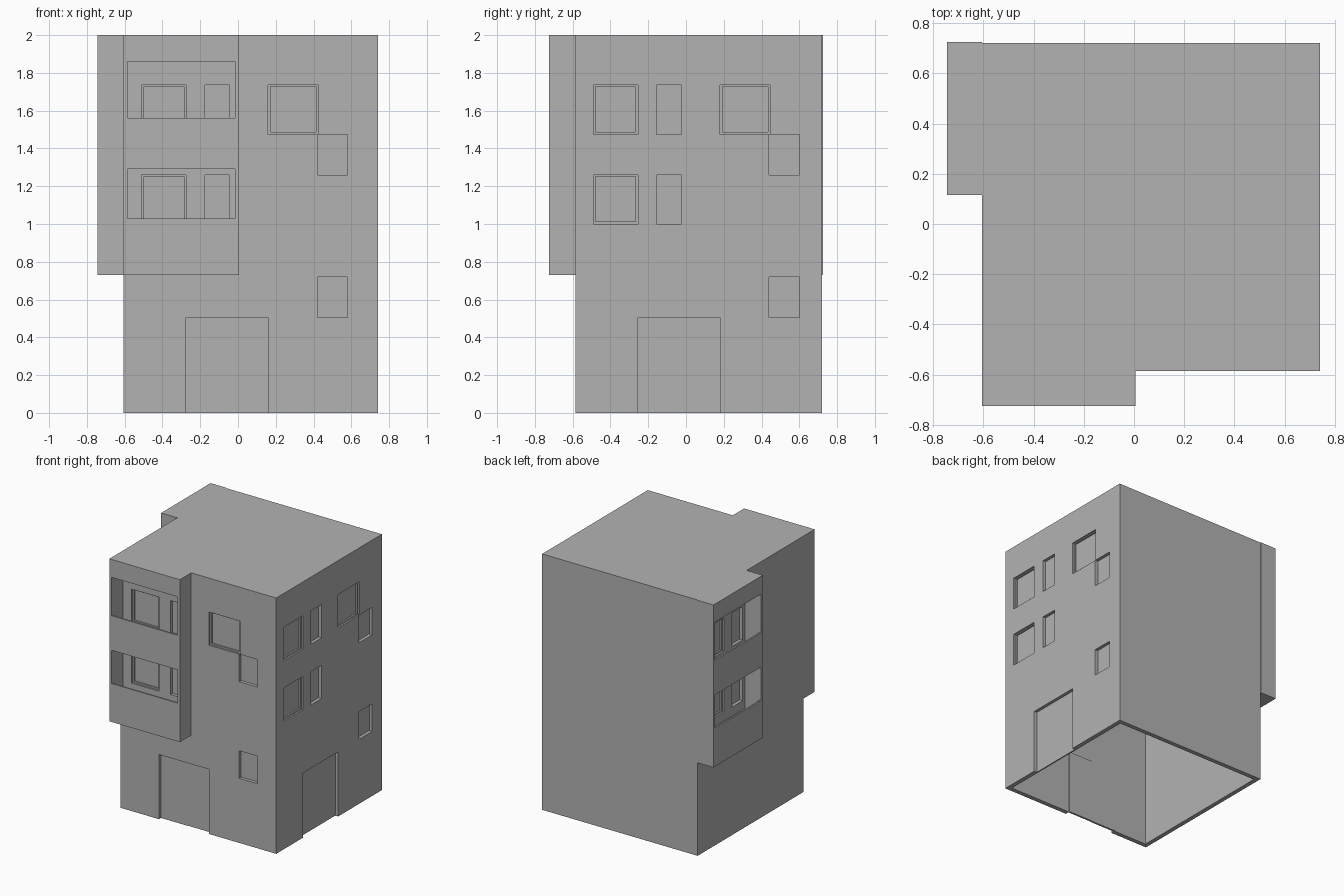
import bpy, bmesh
from math import radians
from mathutils import Matrix

cube = bpy.data.objects.get("Cube")
if cube:
    bpy.data.objects.remove(cube, do_unlink=True)

mat = bpy.data.materials.new("plain_grey")
mat.use_nodes = True
GREY = (0.45, 0.45, 0.45, 1)
mat.diffuse_color = GREY
mat.node_tree.nodes["Principled BSDF"].inputs["Base Color"].default_value = GREY

WALL = 0.035     # wall thickness
FACE = -0.585    # local depth of a facade's outer surface
BAY = 0.14       # how far a bay stands out

# Each facade is laid out as if it were the front, then turned into place
FRONT = Matrix.Identity(4)
LEFT = Matrix.Translation((0.155, 0.02, 0)) @ Matrix.Rotation(radians(90), 4, 'Z')
RIGHT = Matrix.Translation((-0.02, 0.12, 0)) @ Matrix.Rotation(radians(-90), 4, 'Z')


def panel(name, rect, depth, thick, holes=(), place=FRONT):
    """Upright slab over rect (u0, u1, z0, z1) with rectangular holes."""
    us = sorted(set(rect[:2]) | {u for h in holes for u in h[:2]})
    zs = sorted(set(rect[2:]) | {z for h in holes for z in h[2:]})
    bm = bmesh.new()
    grid = {(u, z): bm.verts.new((u, depth, z)) for u in us for z in zs}
    for u0, u1 in zip(us, us[1:]):
        for z0, z1 in zip(zs, zs[1:]):
            cu, cz = (u0 + u1) / 2, (z0 + z1) / 2
            if any(h[0] < cu < h[1] and h[2] < cz < h[3] for h in holes):
                continue
            bm.faces.new([grid[k] for k in ((u0, z0), (u1, z0), (u1, z1), (u0, z1))])
    bmesh.ops.delete(bm, geom=[v for v in bm.verts if not v.link_faces], context='VERTS')
    new = bmesh.ops.extrude_face_region(bm, geom=bm.faces[:], use_keep_orig=True)["geom"]
    bmesh.ops.translate(bm, vec=(0, thick, 0),
                        verts=[g for g in new if isinstance(g, bmesh.types.BMVert)])
    bmesh.ops.recalc_face_normals(bm, faces=bm.faces)
    bm.transform(place)
    mesh = bpy.data.meshes.new(name)
    bm.to_mesh(mesh)
    bm.free()
    mesh.materials.append(mat)
    obj = bpy.data.objects.new(name, mesh)
    bpy.context.collection.objects.link(obj)
    return obj


def window(name, r, place, framed):
    """Recessed pane, with a slim raised frame on the wide windows."""
    panel(name + "_pane", r, FACE + 0.025, 0.01, place=place)
    if framed:
        inner = (r[0] + 0.012, r[1] - 0.012, r[2] + 0.012, r[3] - 0.008)
        panel(name + "_frame", r, FACE + 0.013, 0.012, [inner], place)


def bay(name, place):
    """Projecting two-storey balcony bay."""
    u0, u1, z0, z1 = -0.605, 0.005, 0.73, 2.0
    openings = [(u0 + 0.02, u1 - 0.02, 1.03, 1.29), (u0 + 0.02, u1 - 0.02, 1.56, 1.86)]
    front = FACE - BAY
    skin = 0.012
    panel(name + "_front", (u0, u1, z0, z1), front, skin, openings, place)
    for side, a in (("left", u0), ("right", u1 - 0.02)):
        panel(f"{name}_{side}_side", (a, a + 0.02, z0, z1), front + skin, BAY - skin, place=place)
    for part, lo, hi in (("base", z0, 0.93), ("floor", 1.29, 1.435), ("roof", 1.86, z1)):
        panel(f"{name}_{part}", (u0 + 0.02, u1 - 0.02, lo, hi), front + skin, BAY - skin, place=place)


# Openings shared by the facades: rows of wide and narrow windows
rows = [(1.0, 1.26), (1.475, 1.735)]
wide = [(-0.51, -0.275, lo, hi) for lo, hi in rows]
narrow = [(-0.175, -0.045, lo, hi) for lo, hi in rows]
upper_wide = (0.16, 0.425, 1.475, 1.735)
stair = [(0.42, 0.58, 0.505, 0.72), (0.42, 0.58, 1.26, 1.475)]
door = (-0.275, 0.16, 0.0, 0.505)

# Facades: name, placement, extent along the wall, whether it has the full set
for name, place, ends, full in (("front", FRONT, (-0.605, 0.705), True),
                                ("left", LEFT, (-0.605, 0.70), True),
                                ("right", RIGHT, (-0.565, 0.67), False)):
    framed = wide + ([upper_wide] if full else [])
    plain = narrow + (stair if full else [])
    holes = framed + plain + ([door] if full else [])
    panel(name + "_wall", ends + (0.0, 2.0), FACE, WALL, holes, place)
    for i, r in enumerate(framed):
        window(f"{name}_wide_window_{i}", r, place, True)
    for i, r in enumerate(plain):
        window(f"{name}_small_window_{i}", r, place, False)

# Doors: a double door at the front, one wide door on the left side
mid = -0.055
panel("front_door_leaf_a", (door[0], mid) + door[2:], FACE + 0.025, 0.015)
panel("front_door_leaf_b", (mid, door[1]) + door[2:], FACE + 0.028, 0.015)
panel("left_door", door, FACE + 0.025, 0.01, place=LEFT)

# Back wall and roof
panel("back_wall", (-0.605, 0.705, 0.0, 2.0), 0.685, WALL)
panel("roof", (-0.57, 0.705, 1.965, 2.0), FACE + WALL, 1.235)

# Balcony bays
bay("front_bay", FRONT)
bay("right_bay", RIGHT)
